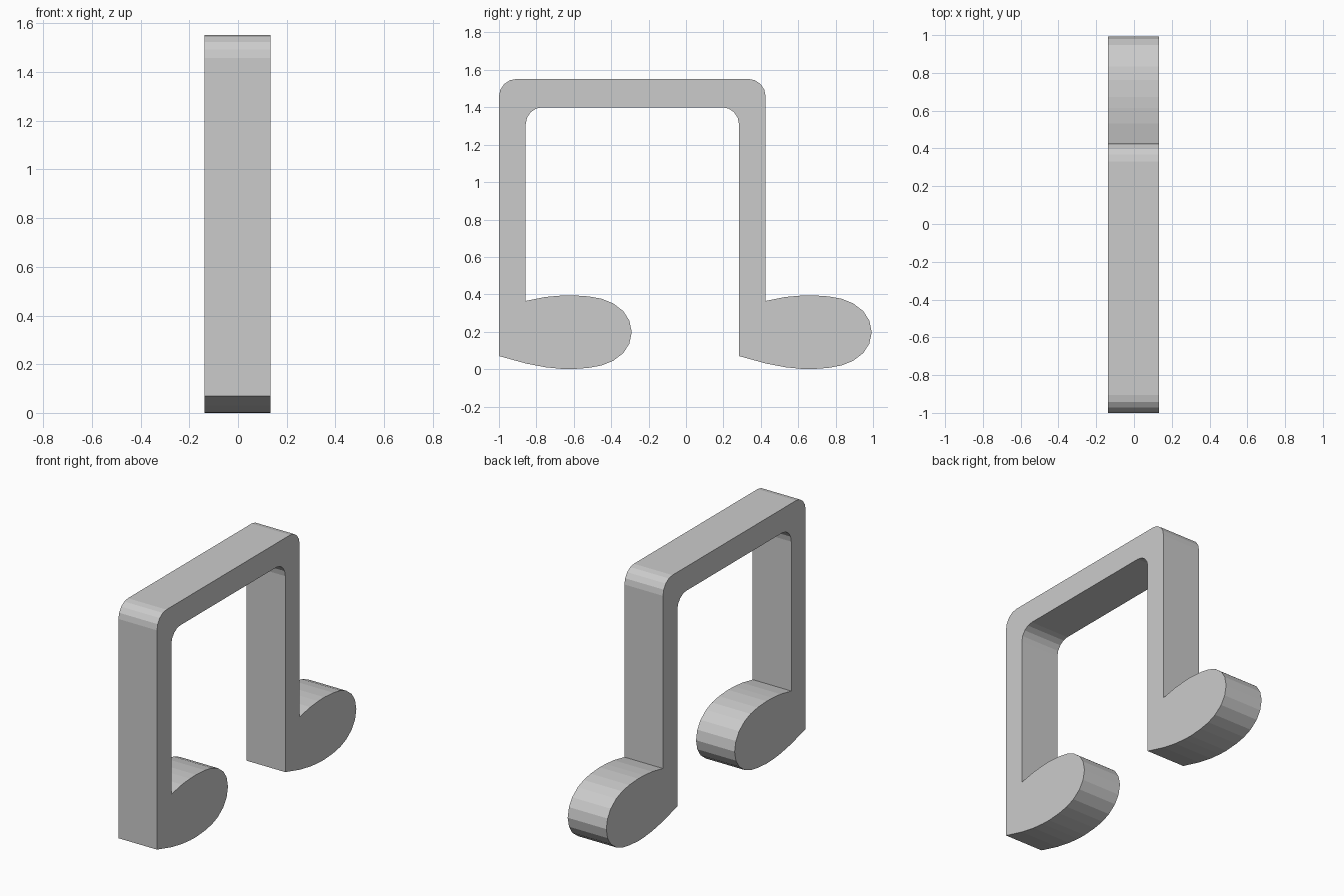
import bpy, bmesh
from math import cos, sin, radians

if "Cube" in bpy.data.objects:
    bpy.data.objects.remove(bpy.data.objects["Cube"])

X0, X1 = -0.137, 0.133   # thickness range
LEFT, RIGHT = -1.0, 0.283  # outer/inner edge where each note starts
STEM = 0.143


def arc(cy, cz, r, a0, a1, n=4):
    """Rounded corner as points in the YZ plane."""
    return [(cy + r * cos(radians(a0 + (a1 - a0) * i / n)),
             cz + r * sin(radians(a0 + (a1 - a0) * i / n))) for i in range(n + 1)]


def head(y):
    """Note head outline from the stem foot round to the stem's inner side."""
    tip = [(0.48, 0.191), (0.55, 0.178), (0.61, 0.154), (0.665, 0.112), (0.697, 0.062)]
    pts = [(0, 0.07), (0.145, 0.03), (0.25, 0.010), (0.33, 0.002), (0.39, 0.0)]
    pts += [(a, 0.198 - b) for a, b in tip] + [(0.71, 0.198)]
    pts += [(a, 0.198 + b) for a, b in reversed(tip)]
    pts += [(0.39, 0.395), (0.33, 0.393), (0.25, 0.386), (STEM, 0.365)]
    return [(y + a, b) for a, b in pts]


# Whole outline: left head, inner arch, right head, outer arch
outline = head(LEFT)
outline += arc(LEFT + STEM + 0.09, 1.31, 0.09, 180, 90)
outline += arc(RIGHT - 0.09, 1.31, 0.09, 90, 0)
outline += head(RIGHT)
outline += arc(RIGHT + STEM - 0.095, 1.457, 0.095, 0, 90)
outline += arc(LEFT + 0.095, 1.457, 0.095, 90, 180)

# Extrude the outline into a solid
bm = bmesh.new()
face = bm.faces.new([bm.verts.new((X0, y, z)) for y, z in outline])
ext = bmesh.ops.extrude_face_region(bm, geom=[face], use_keep_orig=True)
moved = [v for v in ext["geom"] if isinstance(v, bmesh.types.BMVert)]
bmesh.ops.translate(bm, verts=moved, vec=(X1 - X0, 0, 0))
bmesh.ops.recalc_face_normals(bm, faces=bm.faces)
bmesh.ops.triangulate(bm, faces=[f for f in bm.faces if len(f.verts) > 4])

mesh = bpy.data.meshes.new("beamed_music_notes")
bm.to_mesh(mesh)
bm.free()
bpy.context.collection.objects.link(bpy.data.objects.new("beamed_music_notes", mesh))
